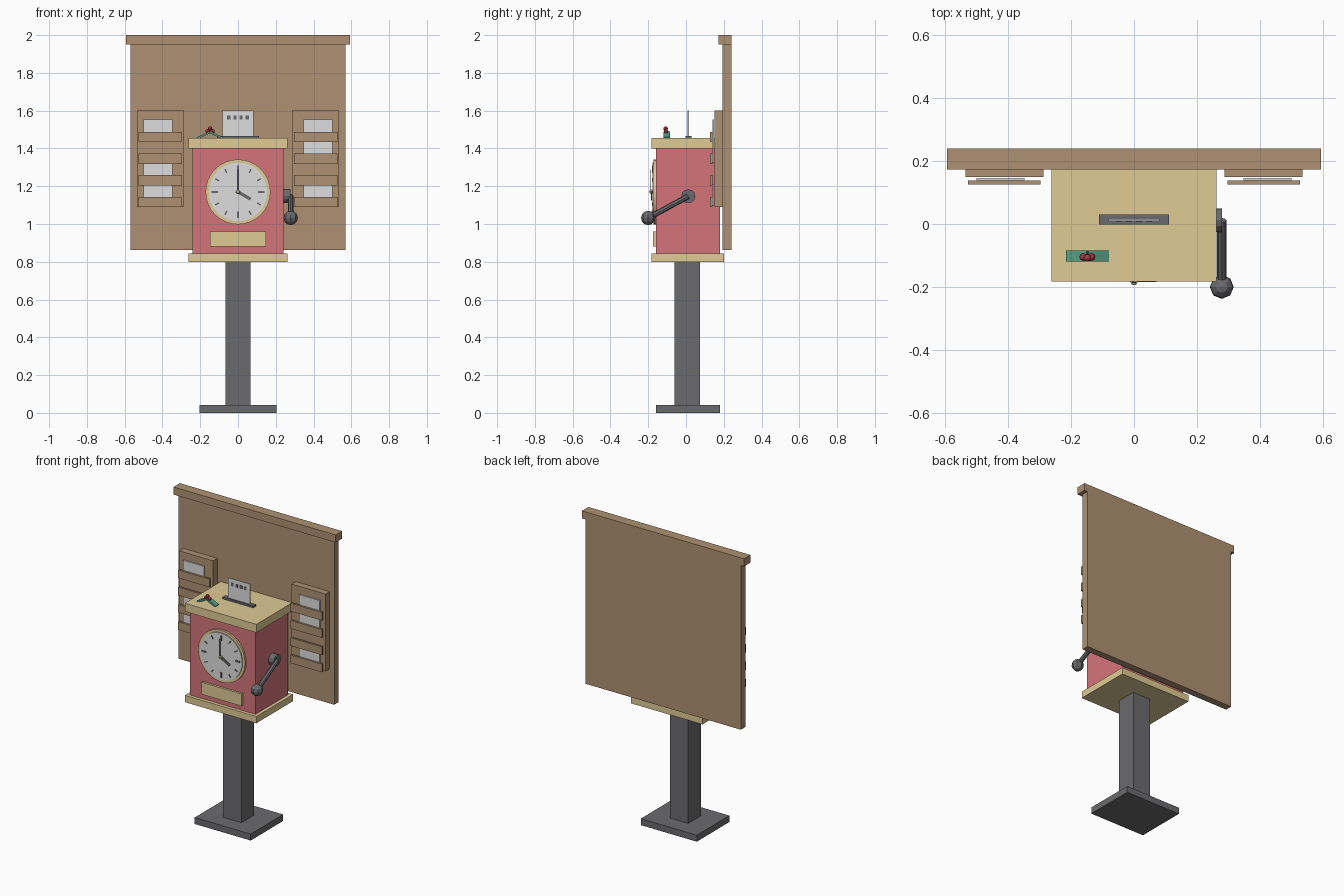
import bpy, math
from mathutils import Vector

if "Cube" in bpy.data.objects:
    bpy.data.objects.remove(bpy.data.objects["Cube"])


def material(name, r, g, b):
    lin = lambda c: ((c / 255 + 0.055) / 1.055) ** 2.4
    m = bpy.data.materials.new(name)
    m.diffuse_color = (lin(r), lin(g), lin(b), 1)
    m.use_nodes = True
    m.node_tree.nodes["Principled BSDF"].inputs["Base Color"].default_value = m.diffuse_color
    return m


WOOD = material("brown wood", 175, 145, 115)
TRIM = material("pale tan trim", 223, 203, 149)
RED = material("faded red", 213, 116, 122)
WHITE = material("paper white", 222, 222, 222)
METAL = material("dark metal", 107, 107, 110)
GREEN = material("leaf green", 86, 160, 132)
BERRY = material("berry red", 180, 58, 72)


def finish(name, mat):
    ob = bpy.context.object
    ob.name = name
    ob.data.materials.append(mat)
    return ob


def box(name, mat, x, y, z, rot_y=0):
    """Box from (min, max) ranges on each axis, optionally turned about its own y axis."""
    ranges = (x, y, z)
    bpy.ops.mesh.primitive_cube_add(size=1, location=[(a + b) / 2 for a, b in ranges],
                                    rotation=(0, rot_y, 0))
    ob = finish(name, mat)
    ob.scale = [b - a for a, b in ranges]
    return ob


def rod(name, mat, p, q, radius, sides):
    p, q = Vector(p), Vector(q)
    d = q - p
    bpy.ops.mesh.primitive_cylinder_add(vertices=sides, radius=radius, depth=d.length,
                                        location=(p + q) / 2,
                                        rotation=d.to_track_quat('Z', 'Y').to_euler())
    return finish(name, mat)


def ball(name, mat, loc, radius, seg=8, rings=6):
    bpy.ops.mesh.primitive_uv_sphere_add(segments=seg, ring_count=rings, radius=radius, location=loc)
    return finish(name, mat)


# Stand
box("base_plate", METAL, (-.205, .205), (-.16, .18), (0, .043))
box("post", METAL, (-.067, .067), (-.06, .073), (.043, .80))

# Clock case
box("bottom_trim", TRIM, (-.262, .262), (-.182, .202), (.80, .845))
box("case", RED, (-.24, .24), (-.16, .18), (.845, 1.40))
box("top_trim", TRIM, (-.262, .262), (-.182, .202), (1.40, 1.455))
box("front_plate", TRIM, (-.147, .147), (-.174, -.16), (.88, .96))

# Back board
box("back_board", WOOD, (-.57, .57), (.193, .24), (.862, 1.95))
box("board_cap", WOOD, (-.594, .594), (.173, .24), (1.95, 2.0))

# Clock dial
CZ = 1.17
rod("dial_ring", TRIM, (0, -.16, CZ), (0, -.172, CZ), .172, 32)
rod("dial_face", WHITE, (0, -.17, CZ), (0, -.178, CZ), .155, 32)


def dial_bar(name, angle, r0, r1, width, y):
    """Bar pointing outwards on the dial, angle measured clockwise from twelve."""
    r = (r0 + r1) / 2
    cx, cz = r * math.sin(angle), CZ + r * math.cos(angle)
    h = (r1 - r0) / 2
    return box(name, METAL, (cx - width / 2, cx + width / 2), y, (cz - h, cz + h), angle)


for i in range(12):
    major = i % 3 == 0
    dial_bar(f"hour_mark_{i}", i * math.pi / 6, .105 if major else .117, .139,
             .012 if major else .008, (-.181, -.176))
dial_bar("minute_hand", 0, -.01, .118, .012, (-.188, -.184))
dial_bar("hour_hand", math.radians(120), -.01, .077, .017, (-.185, -.181))
ball("hand_hub", TRIM, (0, -.184, CZ), .011)

# Card slot with punched card
box("card_slot", METAL, (-.112, .112), (-.002, .03), (1.455, 1.467))
box("time_card", WHITE, (-.081, .081), (.009, .016), (1.46, 1.60))
for i in range(4):
    x = -.048 + .032 * i
    box(f"card_punch_{i}", METAL, (x - .009, x + .009), (.007, .01), (1.552, 1.574))

# Holly sprig on the top
for s in (-1, 1):
    c = -.148 + s * .034
    box("holly_leaf", GREEN, (c - .036, c + .036), (-.119, -.085), (1.465, 1.475),
        s * math.radians(24))
for dx, dy, z in ((-.013, -.105, 1.49), (.013, -.105, 1.49), (0, -.108, 1.505)):
    ball("holly_berry", BERRY, (-.148 + dx, dy, z), .012)

# Side lever
rod("lever_hub", METAL, (.235, .012, 1.147), (.279, .012, 1.147), .037, 12)
rod("lever_arm", METAL, (.279, .012, 1.147), (.279, -.2, 1.032), .015, 8)
ball("lever_knob", METAL, (.279, -.2, 1.032), .038)

# Card racks on both sides
filled = {-1: (0, 2, 3), 1: (0, 1, 3)}
for s in (-1, 1):
    side = "left" if s < 0 else "right"
    span = lambda a, b: tuple(sorted((s * a, s * b)))
    box(f"{side}_rack", WOOD, span(.287, .536), (.15, .193), (1.09, 1.602))
    for i in range(4):
        z = 1.46 - .1143 * i
        box(f"{side}_rack_pocket_{i}", WOOD, span(.297, .527), (.126, .139), (z - .027, z + .027))
        if i in filled[s]:
            box(f"{side}_rack_card_{i}", WHITE, span(.348, .5), (.139, .147), (z - .02, z + .093))
